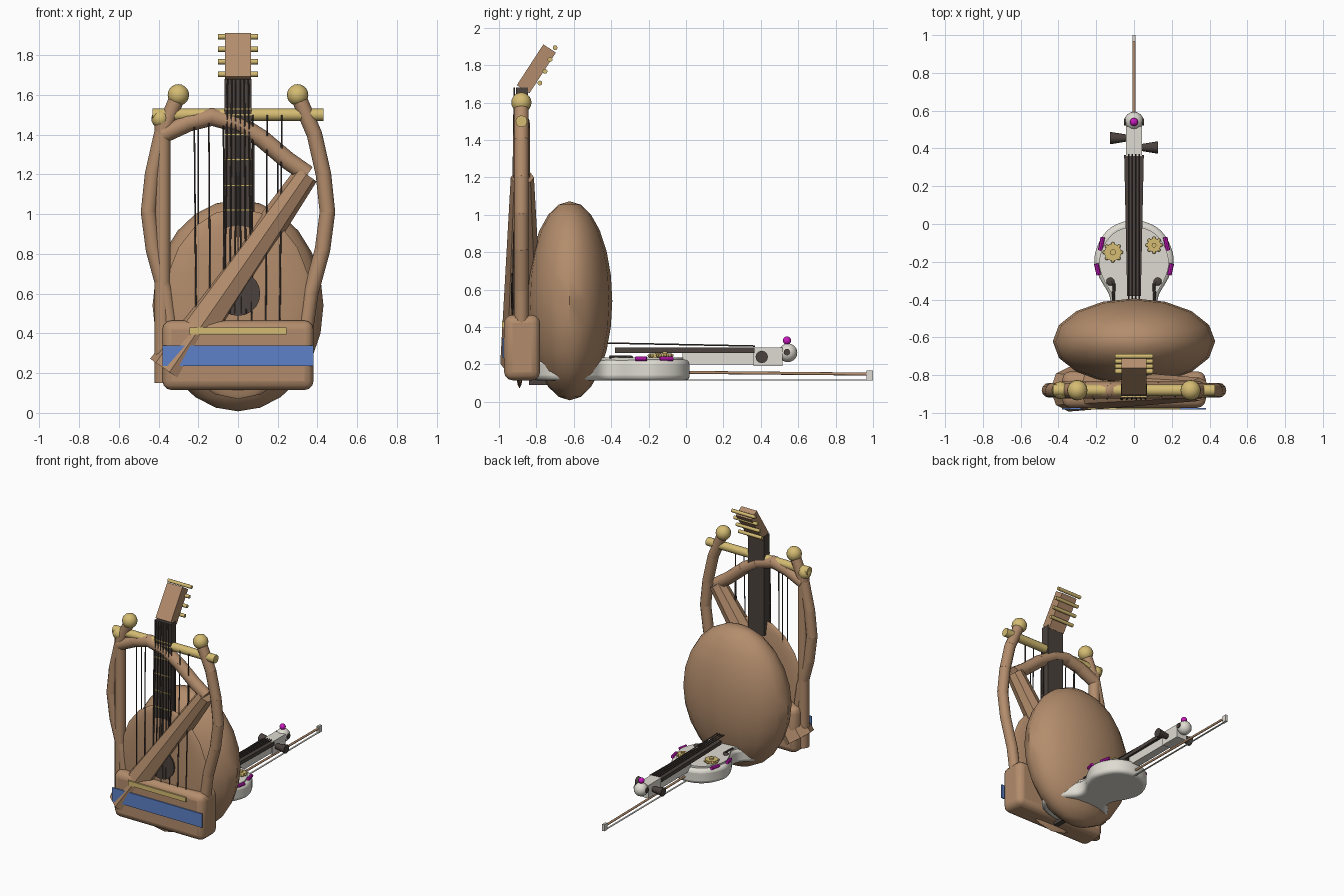
import bpy, bmesh, math
from mathutils import Vector

if "Cube" in bpy.data.objects:
    bpy.data.objects.remove(bpy.data.objects["Cube"])


def mat(name, rgb):
    m = bpy.data.materials.new(name)
    m.diffuse_color = (*rgb, 1)
    m.use_nodes = True
    m.node_tree.nodes["Principled BSDF"].inputs["Base Color"].default_value = m.diffuse_color
    return m


WOOD = mat("warm wood", (0.45, 0.265, 0.15))
GOLD = mat("brass", (0.66, 0.50, 0.17))
DARK = mat("dark wood", (0.07, 0.055, 0.048))
CREAM = mat("cream", (0.73, 0.71, 0.64))
BLUE = mat("blue", (0.11, 0.22, 0.58))
PINK = mat("magenta", (0.58, 0.01, 0.51))


def finish(name, m, smooth=True):
    o = bpy.context.object
    o.name = name
    o.data.materials.clear()
    o.data.materials.append(m)
    if smooth:
        bpy.ops.object.shade_smooth_by_angle(angle=math.radians(40))
    return o


def rod(name, a, b, r1, m, r2=None, n=12):
    a, b = Vector(a), Vector(b)
    bpy.ops.mesh.primitive_cone_add(vertices=n, radius1=r1, radius2=r1 if r2 is None else r2,
                                    depth=(b - a).length, location=(a + b) / 2,
                                    rotation=(b - a).to_track_quat('Z', 'Y').to_euler())
    return finish(name, m)


def ball(name, c, size, m, seg=16, rings=10):
    bpy.ops.mesh.primitive_uv_sphere_add(segments=seg, ring_count=rings, location=c)
    bpy.context.object.scale = size if isinstance(size, tuple) else (size,) * 3
    bpy.ops.object.transform_apply(location=False, rotation=False)
    return finish(name, m)


def box(name, lo, hi, m, bevel=0, rot=0):
    lo, hi = Vector(lo), Vector(hi)
    bpy.ops.mesh.primitive_cube_add(size=1, location=(lo + hi) / 2, rotation=(rot, 0, 0))
    bpy.context.object.scale = hi - lo
    bpy.ops.object.transform_apply(location=False, rotation=False)
    o = finish(name, m, False)
    if bevel:
        b = o.modifiers.new("bevel", 'BEVEL')
        b.width, b.segments = bevel, 3
        bpy.ops.object.shade_smooth_by_angle(angle=math.radians(40))
    return o


def prism(name, outline, z0, z1, m, bevel=0):
    """Extrude an xy outline between two heights."""
    bm = bmesh.new()
    f = bm.faces.new([bm.verts.new((x, y, z0)) for x, y in outline])
    r = bmesh.ops.extrude_face_region(bm, geom=[f])
    bmesh.ops.translate(bm, vec=(0, 0, z1 - z0), verts=[v for v in r["geom"] if isinstance(v, bmesh.types.BMVert)])
    bmesh.ops.recalc_face_normals(bm, faces=bm.faces)
    me = bpy.data.meshes.new(name)
    bm.to_mesh(me)
    bm.free()
    o = bpy.data.objects.new(name, me)
    bpy.context.collection.objects.link(o)
    bpy.ops.object.select_all(action='DESELECT')
    o.select_set(True)
    bpy.context.view_layer.objects.active = o
    if bevel:
        b = o.modifiers.new("bevel", 'BEVEL')
        b.width, b.segments, b.limit_method, b.angle_limit = bevel, 3, 'ANGLE', 1.0
    return finish(name, m)


def chain(name, pts, r, y, m):
    for i, (p, q) in enumerate(zip(pts, pts[1:])):
        rod(f"{name}_{i}", (p[0], y, p[1]), (q[0], y, q[1]), r, m)
        if i:
            ball(f"{name}_joint_{i}", (p[0], y, p[1]), r, m, 12, 8)


# Lyre: base, band, string rail, curved arms, crossbar and strings
box("lyre_base", (-0.38, -0.973, 0.115), (0.38, -0.78, 0.465), WOOD, 0.045)
box("lyre_band", (-0.38, -0.981, 0.235), (0.38, -0.973, 0.34), BLUE)
box("lyre_string_rail", (-0.245, -0.983, 0.395), (0.245, -0.973, 0.43), GOLD)
ARM = [(0.34, 0.42), (0.365, 0.6), (0.425, 0.82), (0.45, 1.01), (0.43, 1.2), (0.385, 1.4), (0.3, 1.6)]
for s, side in ((-1, "left"), (1, "right")):
    chain(f"lyre_arm_{side}", [(s * x, z) for x, z in ARM], 0.039, -0.88, WOOD)
    ball(f"lyre_finial_{side}", (s * 0.3, -0.88, 1.6), 0.054, GOLD)
rod("lyre_crossbar", (-0.43, -0.88, 1.5), (0.43, -0.88, 1.5), 0.031, GOLD)
for i in range(7):
    x = (i - 3) * 0.07
    rod(f"lyre_string_{i}", (x, -0.93, 0.43), (x * 1.05, -0.91, 1.5), 0.004, DARK, n=6)

# Harp: straight pillar, curved neck, tapered soundbox and strings
rod("harp_pillar", (-0.38, -0.88, 0.15), (-0.38, -0.88, 1.48), 0.04, WOOD)
ball("harp_finial", (-0.39, -0.88, 1.48), 0.046, GOLD)
chain("harp_neck", [(-0.38, 1.40), (-0.25, 1.46), (-0.13, 1.49), (0, 1.455), (0.12, 1.38),
                    (0.25, 1.27), (0.35, 1.2)], 0.045, -0.88, WOOD)
rod("harp_soundbox", (-0.345, -0.875, 0.205), (0.345, -0.875, 1.2), 0.118, WOOD, 0.062, 8)
for x, top in ((-0.2, 1.47), (-0.06, 1.46), (0.08, 1.4), (0.2, 1.3)):
    rod("harp_string", (x, -0.88, 0.7 + x * 1.45), (x, -0.88, top), 0.004, DARK, n=6)

# Lute: bowl, soundboard, rosette, neck, frets, strings, bent pegbox
ball("lute_bowl", (0, -0.622, 0.54), (0.43, 0.228, 0.532), WOOD, 16, 12)
ball("lute_soundboard", (0, -0.89, 0.55), (0.37, 0.035, 0.48), WOOD, 16, 10)
rod("lute_rosette", (0, -0.9, 0.6), (0, -0.933, 0.6), 0.112, DARK, n=20)
box("lute_neck", (-0.068, -0.91, 0.92), (0.068, -0.845, 1.68), DARK)
for z in (1.02, 1.145, 1.275, 1.40, 1.53):
    box("lute_fret", (-0.068, -0.918, z - 0.005), (0.068, -0.908, z + 0.005), GOLD)
for i in range(6):
    x = (i - 2.5) * 0.021
    rod(f"lute_string_{i}", (x * 1.3, -0.932, 0.5), (x, -0.918, 1.68), 0.004, DARK, n=6)
box("lute_pegbox", (-0.065, -0.84, 1.65), (0.065, -0.76, 1.91), WOOD, rot=math.radians(-33))
for i in range(4):
    y, z = -0.70 - i * 0.027, 1.893 - i * 0.063
    rod(f"lute_peg_{i}", (-0.1, y, z), (0.1, y, z), 0.013, GOLD, n=10)

# Violin body outline: half-widths along y, smoothed and mirrored
HALF = [(0.0, 0.02), (0.1, -0.005), (0.17, -0.07), (0.21, -0.18), (0.185, -0.28), (0.13, -0.38),
        (0.135, -0.45), (0.2, -0.52), (0.25, -0.62), (0.23, -0.72), (0.14, -0.79), (0.0, -0.82)]


def smooth_half(pts, k=4):
    out = []
    ext = [(-pts[1][0], pts[1][1])] + pts + [(-pts[-2][0], pts[-2][1])]
    for a, b, c, d in zip(ext, ext[1:], ext[2:], ext[3:]):
        for j in range(k):
            t = j / k
            out.append(tuple(0.5 * (2 * b[n] + (c[n] - a[n]) * t + (2 * a[n] - 5 * b[n] + 4 * c[n] - d[n]) * t * t
                                    + (3 * b[n] - a[n] - 3 * c[n] + d[n]) * t ** 3) for n in (0, 1)))
    return out + [pts[-1]]


half = smooth_half(HALF)
outline = half + [(-x, y) for x, y in half[-2:0:-1]]
prism("violin_body", outline, 0.115, 0.225, CREAM, 0.025)
prism("violin_top", [(x * 0.88, -0.4 + (y + 0.4) * 0.92) for x, y in outline], 0.22, 0.238, CREAM)

# Violin neck, fingerboard, pegbox, scroll and strings
box("violin_neck", (-0.03, -0.02, 0.2), (0.03, 0.37, 0.265), CREAM)
box("violin_pegbox", (-0.042, 0.36, 0.19), (0.042, 0.515, 0.29), CREAM)
prism("violin_fingerboard", [(-0.036, -0.38), (0.036, -0.38), (0.052, 0.365), (-0.052, 0.365)], 0.262, 0.29, DARK)
ball("violin_scroll", (0, 0.545, 0.262), 0.05, CREAM)
ball("violin_jewel", (0, 0.54, 0.327), 0.022, PINK)
for s, y in ((-1, 0.455), (1, 0.405)):
    rod("violin_peg", (s * 0.035, y, 0.24), (s * 0.127, y, 0.24), 0.018, DARK, 0.033)
    rod("scroll_eye", (s * 0.035, 0.54, 0.265), (s * 0.053, 0.54, 0.265), 0.018, DARK)
for i in range(4):
    x = (i - 1.5) * 0.018
    rod(f"violin_string_{i}", (x, -0.47, 0.315), (x, 0.37, 0.298), 0.004, DARK, n=6)

# Sound holes, gears and magenta rim tubes on the violin
for s in (-1, 1):
    ball("sound_hole_eye", (s * 0.125, -0.305, 0.24), (0.022, 0.022, 0.008), DARK, 12, 6)
    rod("sound_hole_curl", (s * 0.125, -0.3, 0.24), (s * 0.105, -0.32, 0.24), 0.008, DARK, n=8)
    rod("sound_hole_slot", (s * 0.105, -0.315, 0.24), (s * 0.11, -0.41, 0.24), 0.008, DARK, n=8)
    for p, q in (((0.165, -0.07), (0.18, -0.14)), ((0.2, -0.21), (0.187, -0.27)), ((0.185, -0.49), (0.2, -0.52))):
        rod("rim_tube", (s * p[0], p[1], 0.23), (s * q[0], q[1], 0.23), 0.012, PINK, n=8)
for x, y, r in ((-0.112, -0.15, 0.045), (0.106, -0.112, 0.036)):
    rod("gear_disc", (x, y, 0.235), (x, y, 0.258), r, GOLD, n=20)
    rod("gear_hub", (x, y, 0.25), (x, y, 0.27), r * 0.35, GOLD)
    for k in range(8):
        a = k * math.pi / 4
        ball("gear_tooth", (x + r * math.cos(a), y + r * math.sin(a), 0.247), 0.01, GOLD, 8, 6)

# Bow under the violin: stick, hair, tip and frog
rod("bow_stick", (0, -0.8, 0.165), (0, 0.98, 0.148), 0.008, WOOD)
box("bow_hair", (-0.006, -0.8, 0.115), (0.006, 0.98, 0.119), CREAM)
box("bow_tip", (-0.009, 0.965, 0.115), (0.009, 1.0, 0.166), CREAM)
box("bow_frog", (-0.02, -0.84, 0.09), (0.02, -0.74, 0.16), DARK)
